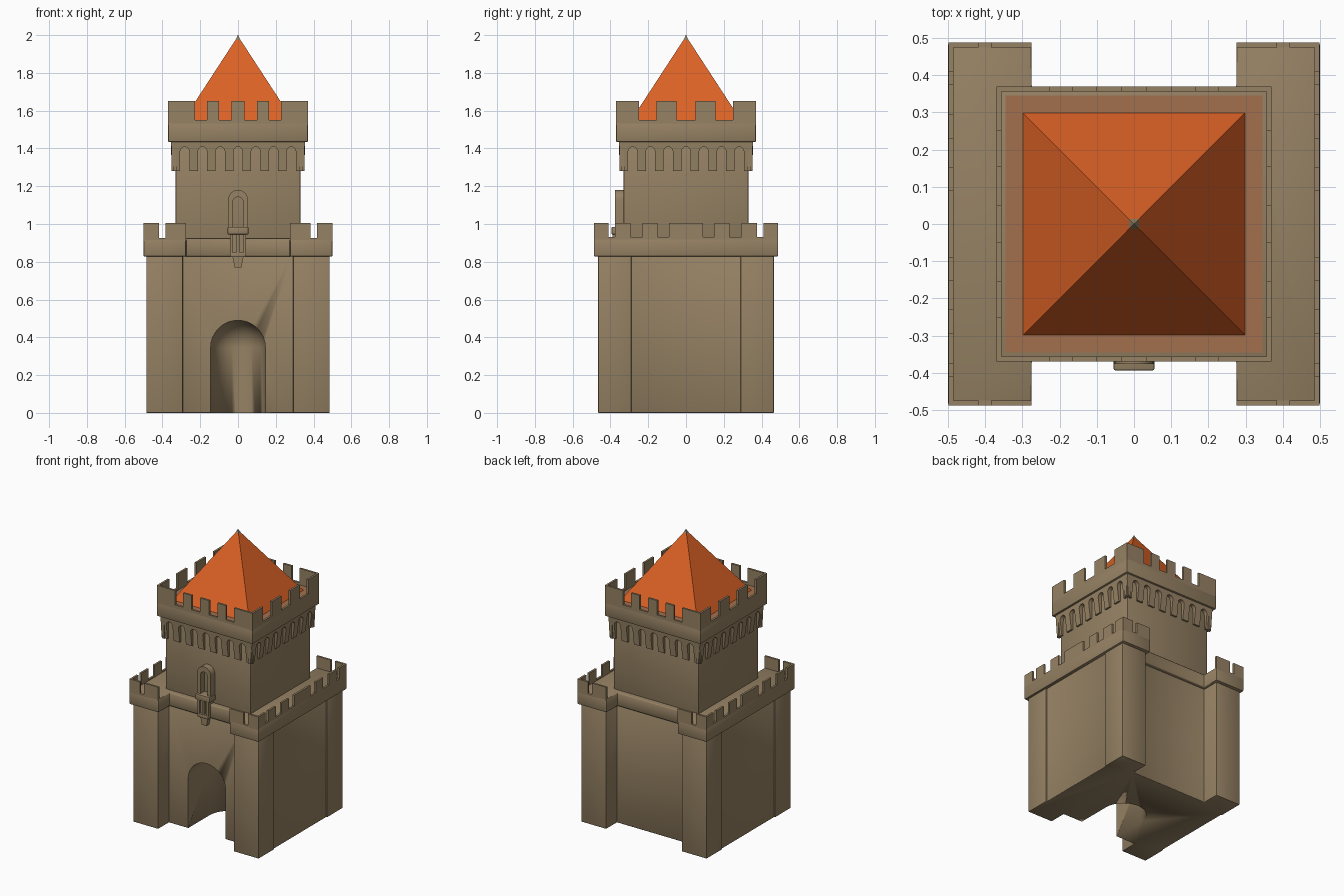
import bpy, bmesh, math
from mathutils import Matrix

if "Cube" in bpy.data.objects:
    bpy.data.objects.remove(bpy.data.objects["Cube"])


def material(name, rgb):
    m = bpy.data.materials.new(name)
    m.diffuse_color = (*rgb, 1)
    m.use_nodes = True
    m.node_tree.nodes["Principled BSDF"].inputs["Base Color"].default_value = m.diffuse_color
    return m


STONE = material("sandstone", (0.305, 0.223, 0.127))
ROOF = material("orange roof", (0.71, 0.12, 0.019))
RUST = material("rusty deck", (0.36, 0.16, 0.075))


def finish(name, bm, mat, bevel=0.0):
    bmesh.ops.recalc_face_normals(bm, faces=bm.faces)
    me = bpy.data.meshes.new(name)
    bm.to_mesh(me)
    bm.free()
    ob = bpy.data.objects.new(name, me)
    bpy.context.collection.objects.link(ob)
    me.materials.append(mat)
    bpy.ops.object.select_all(action='DESELECT')
    ob.select_set(True)
    bpy.context.view_layer.objects.active = ob
    if bevel:
        b = ob.modifiers.new("soft edges", 'BEVEL')
        b.width, b.segments, b.limit_method = bevel, 2, 'ANGLE'
        bpy.ops.object.modifier_apply(modifier=b.name)
    bpy.ops.object.shade_smooth_by_angle(angle=math.radians(35))
    return ob


def add_prism(bm, pts, axis, a, b):
    """Extrude a closed 2D profile along an axis from a to b."""
    place = {'x': lambda u, w, v: (v, u, w),
             'y': lambda u, w, v: (u, v, w),
             'z': lambda u, w, v: (u, w, v)}[axis]
    lo = [bm.verts.new(place(u, w, a)) for u, w in pts]
    hi = [bm.verts.new(place(u, w, b)) for u, w in pts]
    bm.faces.new(lo)
    bm.faces.new(hi)
    n = len(pts)
    for i in range(n):
        j = (i + 1) % n
        bm.faces.new((lo[i], lo[j], hi[j], hi[i]))


def prism(name, pts, axis, a, b, mat=STONE, bevel=0.0):
    bm = bmesh.new()
    add_prism(bm, pts, axis, a, b)
    return finish(name, bm, mat, bevel)


def rect(x0, x1, y0, y1):
    return [(x0, y0), (x1, y0), (x1, y1), (x0, y1)]


def arch(r, spring, z0, n=16):
    top = [(-r * math.cos(math.pi * i / n), spring + r * math.sin(math.pi * i / n))
           for i in range(n + 1)]
    return [(-r, z0)] + top + [(r, z0)]


def mirrored(quarter):
    """Quarter outline (from +x axis to +y axis) mirrored to a full outline."""
    half = quarter + [(-x, y) for x, y in reversed(quarter)]
    return half + [(-x, -y) for x, y in half]


def crenel(name, u0, u1, gaps, z0, sill, top, axis, a, b):
    """Thin wall with gaps cut down to the sill."""
    pts = [(u0, z0), (u0, top)]
    for g0, g1 in sorted(gaps):
        pts += [(g0, top), (g0, sill), (g1, sill), (g1, top)]
    return prism(name, pts + [(u1, top), (u1, z0)], axis, a, b)


# Gatehouse body: four corner towers, recessed front, back and sides
body = prism("gatehouse_body", mirrored([(0.478, 0.29), (0.485, 0.29), (0.485, 0.465),
             (0.293, 0.465), (0.293, 0.345)]), 'z', 0, 0.85, STONE, 0.007)

# Doorway niche with rounded end
bm = bmesh.new()
R, END = 0.145, 0.04
steps = [(-0.7, R)] + [(END - R + R * math.sin(t), R * math.cos(t))
                       for t in (i * math.radians(86) / 10 for i in range(11))]
rings = [[bm.verts.new((x, y, z)) for x, z in arch(w, 0.345, -0.1)] for y, w in steps]
for r0, r1 in zip(rings, rings[1:]):
    for i in range(len(r0)):
        j = (i + 1) % len(r0)
        bm.faces.new((r0[i], r0[j], r1[j], r1[i]))
bm.faces.new(rings[0])
bm.faces.new(rings[-1])
cutter = finish("door_cutter", bm, STONE)
cutter.hide_render = True
bpy.context.view_layer.objects.active = body
cut = body.modifiers.new("doorway", 'BOOLEAN')
cut.object, cut.operation, cut.solver = cutter, 'DIFFERENCE', 'EXACT'
bpy.ops.object.modifier_apply(modifier=cut.name)
bpy.data.objects.remove(cutter)

# Lower parapet slab and its merlons
prism("lower_parapet", mirrored([(0.5, 0.488), (0.275, 0.488), (0.275, 0.366)]),
      'z', 0.828, 0.922, STONE, 0.006)
side_gaps = [(0.375, 0.41), (0.23, 0.295), (0.09, 0.15)]
side_gaps += [(-b, -a) for a, b in side_gaps]
T = 0.014
for s in (-1, 1):
    crenel("lower_side_merlons", -0.488, 0.488, side_gaps, 0.91, 0.93, 1.005,
           'x', s * 0.499, s * (0.499 - T))
    for t in (-1, 1):
        u = sorted((s * 0.276, s * 0.499))
        g = sorted((s * 0.385, s * 0.418))
        crenel("lower_corner_merlons", u[0], u[1], [g], 0.91, 0.925, 1.005,
               'y', t * 0.488, t * (0.488 - T))

# Keep (upper tower)
prism("keep", rect(-0.33, 0.33, -0.33, 0.33), 'z', 0.85, 1.46, STONE, 0.006)

# Corbel arcade on each side
N, HALF, LEG = 8, 0.352, 0.046
pitch = (2 * HALF - LEG) / (N - 1)
gap_r = (pitch - LEG) / 2
profile = [(-HALF, 1.445)]
for i in range(N):
    u = -HALF + i * pitch
    profile += [(u, 1.28), (u + LEG, 1.28)]
    if i < N - 1:
        c = u + LEG + gap_r
        profile += [(c + x, z) for x, z in arch(gap_r, 1.385, 1.34, 6)[1:-1]]
profile.append((HALF, 1.445))
for axis in 'xy':
    for s in (-1, 1):
        bm = bmesh.new()
        add_prism(bm, profile, axis, s * 0.325, s * 0.356)
        for v in bm.verts:          # taper the corbel feet
            k = 'xy'.index(axis)
            if v.co.z < 1.3 and abs(v.co[k]) > 0.35:
                v.co[k] = s * 0.342
        finish("corbels", bm, STONE)

# Upper parapet, deck and merlons
prism("upper_parapet", rect(-0.37, 0.37, -0.37, 0.37), 'z', 1.435, 1.535, STONE, 0.004)
prism("roof_deck", rect(-0.345, 0.345, -0.345, 0.345), 'z', 1.53, 1.538, RUST)
front_gaps = [(-0.227, -0.165), (-0.1, -0.035), (0.035, 0.1), (0.165, 0.227)]
keep_gaps = [(-0.25, -0.155), (-0.05, 0.05), (0.155, 0.25)]
for s in (-1, 1):
    crenel("upper_merlons", -0.37, 0.37, front_gaps, 1.525, 1.55, 1.65,
           'y', s * 0.37, s * (0.37 - T))
    crenel("upper_side_merlons", -0.37, 0.37, keep_gaps, 1.525, 1.55, 1.65,
           'x', s * 0.37, s * (0.37 - T))


# Pyramid roof and stone tip
def pyramid(name, half0, half1, z0, z1, mat):
    bm = bmesh.new()
    bmesh.ops.create_cone(bm, cap_ends=True, segments=4, radius1=half0 * math.sqrt(2),
                          radius2=half1 * math.sqrt(2), depth=z1 - z0,
                          matrix=Matrix.Translation((0, 0, (z0 + z1) / 2))
                          @ Matrix.Rotation(math.pi / 4, 4, 'Z'))
    finish(name, bm, mat)


pyramid("roof", 0.302, 0.013, 1.532, 1.975, ROOF)
pyramid("roof_tip", 0.014, 0.001, 1.973, 2.0, STONE)

# Window frame above the balcony
outer, inner = arch(0.052, 1.128, 0.98), arch(0.028, 1.115, 0.98)
prism("window_frame", outer + inner[::-1], 'y', -0.376, -0.32, STONE)

# Balcony: back panel, rails, posts and bracket
prism("balcony_back", rect(-0.04, 0.04, 0.83, 0.98), 'y', -0.372, -0.32)
prism("balcony_rail", rect(-0.055, 0.055, 0.945, 0.985), 'y', -0.394, -0.32, STONE, 0.005)
prism("balcony_floor", rect(-0.043, 0.043, 0.825, 0.85), 'y', -0.39, -0.32, STONE, 0.004)
for x in (-0.035, 0, 0.035):
    prism("balcony_post", rect(x - 0.007, x + 0.007, 0.84, 0.95), 'y', -0.388, -0.36)
prism("balcony_bracket", [(-0.03, 0.83), (-0.018, 0.77), (0.018, 0.77), (0.03, 0.83)],
      'y', -0.375, -0.33)
